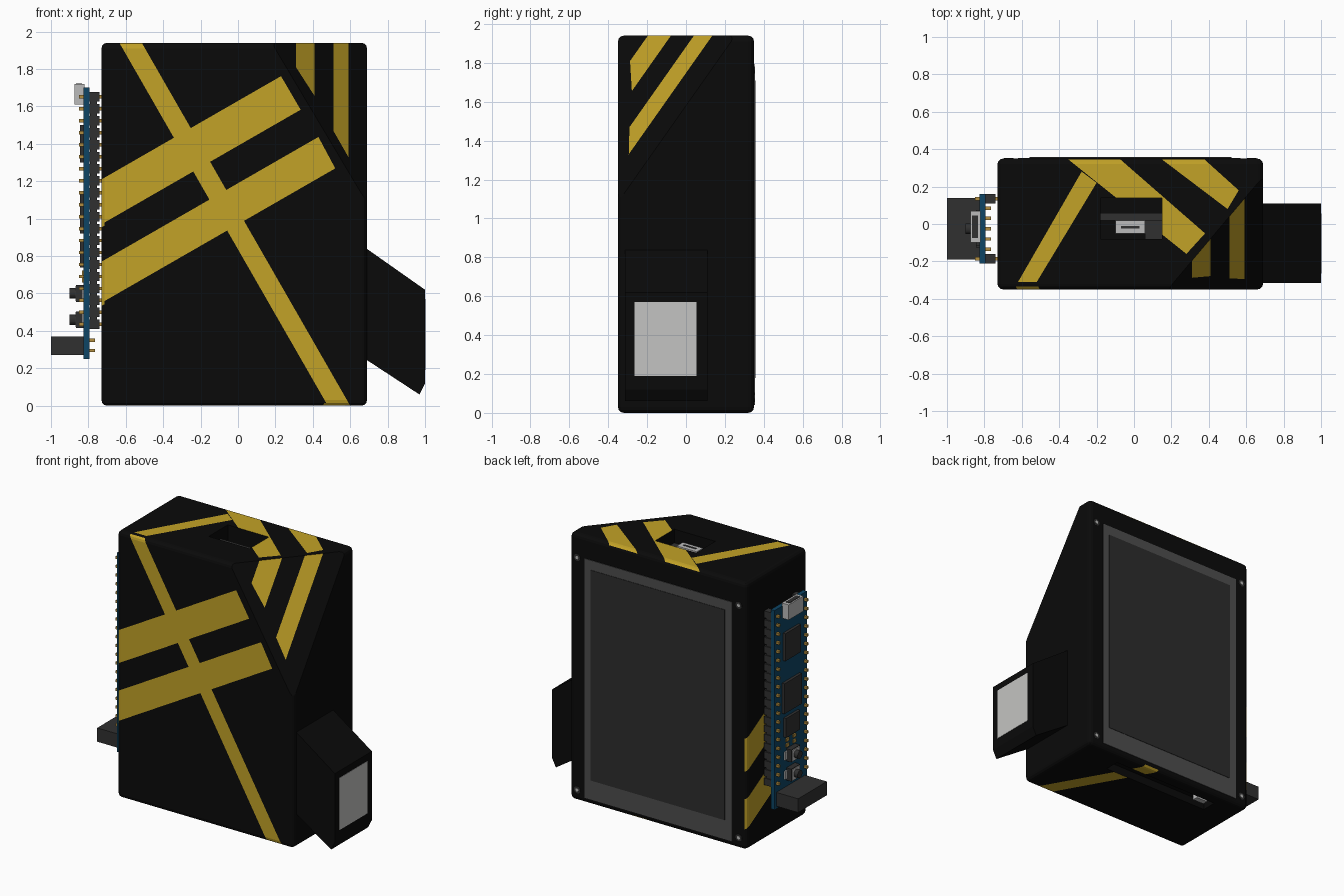
import bpy, bmesh, math
from mathutils import Vector

cube = bpy.data.objects.get("Cube")
if cube:
    bpy.data.objects.remove(cube, do_unlink=True)


def material(name, *rgb):
    m = bpy.data.materials.new(name)
    m.use_nodes = True
    m.diffuse_color = (*rgb, 1)
    m.node_tree.nodes["Principled BSDF"].inputs["Base Color"].default_value = (*rgb, 1)
    return m


black = material("case black", .003, .003, .003)
yellow = material("stripe yellow", .54, .36, .02)
panel_grey = material("screen dark grey", .026, .026, .026)
frame_grey = material("frame grey", .075, .075, .075)
blue = material("board blue", .004, .06, .13)
gold = material("pin gold", .45, .27, .05)
silver = material("metal silver", .5, .5, .5)
lens_grey = material("window light grey", .55, .55, .54)
plastic = material("plastic dark grey", .03, .03, .03)


def finish(bm, name, *mats):
    bmesh.ops.recalc_face_normals(bm, faces=bm.faces)
    mesh = bpy.data.meshes.new(name)
    bm.to_mesh(mesh)
    bm.free()
    for m in mats:
        mesh.materials.append(m)
    ob = bpy.data.objects.new(name, mesh)
    bpy.context.collection.objects.link(ob)
    return ob


def add_box(bm, x, y, z):
    """Box from three (low, high) ranges."""
    made = bmesh.ops.create_cube(bm, size=1)["verts"]
    for v in made:
        v.co = [(r[0] + r[1]) / 2 + c * (r[1] - r[0]) for r, c in zip((x, y, z), v.co)]


def boxes(name, mat, *ranges):
    bm = bmesh.new()
    for r in ranges:
        add_box(bm, *r)
    return finish(bm, name, mat)


def cylinder(name, mat, centre, radius, depth, axis):
    bm = bmesh.new()
    bmesh.ops.create_cone(bm, cap_ends=True, segments=20, radius1=radius, radius2=radius, depth=depth)
    turn = Vector((0, 0, 1)).rotation_difference(Vector(axis)).to_matrix()
    for v in bm.verts:
        v.co = turn @ v.co + Vector(centre)
    return finish(bm, name, mat)


# Case: rounded box with one sliced corner
case = bmesh.new()
add_box(case, (-.73, .69), (-.35, .35), (0, 1.94))
bmesh.ops.bevel(case, geom=case.edges[:], offset=.03, segments=3, profile=.5, affect='EDGES')
slope = Vector((1.68, -1.42, 1)).normalized()
bmesh.ops.bisect_plane(case, geom=case.verts[:] + case.edges[:] + case.faces[:],
                       plane_co=(.18, -.35, 1.94), plane_no=slope, clear_outer=True)
bmesh.ops.holes_fill(case, edges=[e for e in case.edges if e.is_boundary])
bmesh.ops.recalc_face_normals(case, faces=case.faces)


def cut(points, facing, u, v, limit=.7):
    """Knife a convex outline into the faces on one side; return the faces inside."""
    facing = Vector(facing)
    mid = [sum(c) / len(points) for c in zip(*points)]
    planes = []
    for a, b in zip(points, points[1:] + points[:1]):
        co, no = Vector((0, 0, 0)), Vector((0, 0, 0))
        co[u], co[v] = a
        no[u], no[v] = b[1] - a[1], a[0] - b[0]
        if (mid[0] - a[0]) * no[u] + (mid[1] - a[1]) * no[v] > 0:
            no.negate()
        planes.append((co, no.normalized()))

    def side():
        case.normal_update()
        return [f for f in case.faces if f.normal.dot(facing) > limit]

    for co, no in planes:
        faces = side()
        edges = {e for f in faces for e in f.edges}
        verts = {w for f in faces for w in f.verts}
        bmesh.ops.bisect_plane(case, geom=faces + list(edges) + list(verts),
                               dist=1e-5, plane_co=co, plane_no=no)
    return [f for f in side()
            if all((f.calc_center_median() - co).dot(no) < 0 for co, no in planes)]


def paint(*args):
    for f in cut(*args):
        f.material_index = 1


def recess(points, facing, depth):
    """Sink an outline of the case inwards."""
    faces = cut(points, facing, 0, 1)
    made = bmesh.ops.extrude_face_region(case, geom=faces)["geom"]
    bmesh.ops.translate(case, vec=Vector(facing) * -depth,
                        verts=[g for g in made if isinstance(g, bmesh.types.BMVert)])
    bmesh.ops.delete(case, geom=[f for f in faces if f.is_valid], context='FACES_ONLY')
    rim = {f for g in made if isinstance(g, bmesh.types.BMFace)
           for e in g.edges for f in e.link_faces}
    for f in rim:
        f.material_index = 0


FRONT, LEFT_END, TOP, BOTTOM = (0, -1, 0), (-1, 0, 0), (0, 0, 1), (0, 0, -1)
T = .575  # slant of the stripes

# Stripes on the front, wrapping to the end face and underside
paint([(-.64, 1.95), (-.52, 1.95), (.6, 0), (.48, 0)], FRONT, 0, 2)
for low, high, x_low, x_high in ((.97, 1.21, .335, .23), (.55, .77, .52, .43)):
    paint([(-.73, low), (-.73, high), (x_high, high + T * (x_high + .73)),
           (x_low, low + T * (x_low + .73))], FRONT, 0, 2)
    paint([(-.36, low), (-.36, high), (.36, high - T * .71), (.36, low - T * .71)],
          LEFT_END, 1, 2)
paint([(.47, -.36), (.59, -.36), (.59 - T * .71, .36), (.47 - T * .71, .36)], BOTTOM, 0, 1)

# Stripes on the top
paint([(-.62, -.31), (-.52, -.31), (-.2, .22), (-.28, .28)], TOP, 0, 1)
paint([(-.37, .36), (-.09, .36), (.38, -.05), (.28, -.16)], TOP, 0, 1)
paint([(.13, .36), (.36, .36), (.56, .18), (.5, .08)], TOP, 0, 1)

# Stripes on the sliced corner
paint([(.31, 1.95), (.41, 1.95), (.41, 1.655), (.31, 1.81)], slope, 0, 2, .98)
paint([(.51, 1.95), (.59, 1.95), (.59, 1.33), (.51, 1.47)], slope, 0, 2, .98)

# Openings in the top and underside
recess([(-.18, -.08), (.15, -.08), (.15, .14), (-.18, .14)], TOP, .15)
recess([(-.5, .15), (.37, .15), (.37, .26), (-.5, .26)], BOTTOM, .06)
finish(case, "case", black, yellow)

# Connectors inside the openings
boxes("top_socket_board", plastic, ((-.18, .15), (.02, .06), (1.79, 1.87)),
      ((.06, .15), (-.08, .02), (1.79, 1.84)))
boxes("top_socket", silver, ((-.1, .06), (-.05, .02), (1.79, 1.88)))
boxes("top_socket_slot", plastic, ((-.07, .03), (-.025, -.01), (1.875, 1.883)))
boxes("bottom_socket", silver, ((-.47, -.38), (.18, .22), (.02, .07)))

# Screen and screws on the back
boxes("screen_frame", frame_grey, ((-.62, .57), (.33, .354), (.04, 1.78)))
boxes("screen_panel", panel_grey, ((-.56, .52), (.352, .357), (.18, 1.71)))
for sx in (-.67, .63):
    for sz in (.08, 1.77):
        cylinder("screw_recess", plastic, (sx, .35, sz), .025, .004, (0, 1, 0))
        cylinder("screw", lens_grey, (sx, .351, sz), .012, .006, (0, 1, 0))

# Side sensor housing
bm = bmesh.new()
outline = [(.68, .845), (1, .62), (1, .12), (.97, .06), (.68, .25)]
face = bm.faces.new([bm.verts.new((x, -.315, z)) for x, z in outline])
made = bmesh.ops.extrude_face_region(bm, geom=[face])["geom"]
bmesh.ops.translate(bm, vec=(0, .425, 0), verts=[g for g in made if isinstance(g, bmesh.types.BMVert)])
bmesh.ops.recalc_face_normals(bm, faces=bm.faces)
finish(bm, "sensor_housing", black)
boxes("sensor_window", lens_grey, ((.995, 1.002), (-.265, .055), (.19, .57)))

# Controller board with its chips
boxes("controller_board", blue, ((-.825, -.795), (-.21, .16), (.25, 1.7)))
boxes("chips", plastic, *(((-.845, -.82), (-.025 - w, -.025 + w), (z - h, z + h))
                          for z, w, h in ((1.4, .09, .1), (1.03, .1, .11), (.81, .08, .07))))
boxes("small_parts", gold, *(((-.835, -.82), (y - .015, y + .015), (z - .012, z + .012))
                             for y in (-.06, .02) for z in (.67, .71)))

# Pin headers along both long edges
pitch = .064
heights = [.435 + pitch * i for i in range(20)]
rows = (-.185, .135)
boxes("pin_headers", plastic,
      *(((-.795, -.74), (y - .025, y + .025), (z - .025, z + .025)) for y in rows for z in heights),
      *(((-.79, -.755), (y - .018, y + .018), (.42, 1.67)) for y in rows))
boxes("header_pins", gold,
      *(((-.85, -.73), (y - .009, y + .009), (z - .009, z + .009)) for y in rows for z in heights))

# Socket block at the foot of the board
boxes("socket_block", plastic, ((-1, -.82), (-.19, .14), (.27, .37)))
boxes("socket_pins", gold, *(((-.8, -.765), (-.025 + .055 * i - .009, -.025 + .055 * i + .009),
                              (z - .009, z + .009)) for i in range(-2, 3) for z in (.295, .35)))

# Port and push buttons
boxes("port_shell", silver, ((-.875, -.82), (-.1, .07), (1.61, 1.72)))
boxes("port_mouth", plastic, ((-.865, -.835), (-.075, .045), (1.718, 1.724)))
for z in (.6, .46):
    boxes("button_base", plastic, ((-.865, -.82), (-.075, .025), (z - .045, z + .045)))
    boxes("button_legs", silver, ((-.835, -.82), (-.1, .05), (z - .03, z + .03)))
    boxes("button_plate", silver, ((-.87, -.864), (-.07, .02), (z - .04, z + .04)))
    cylinder("button_cap", plastic, (-.88, -.025, z), .028, .04, (1, 0, 0))
